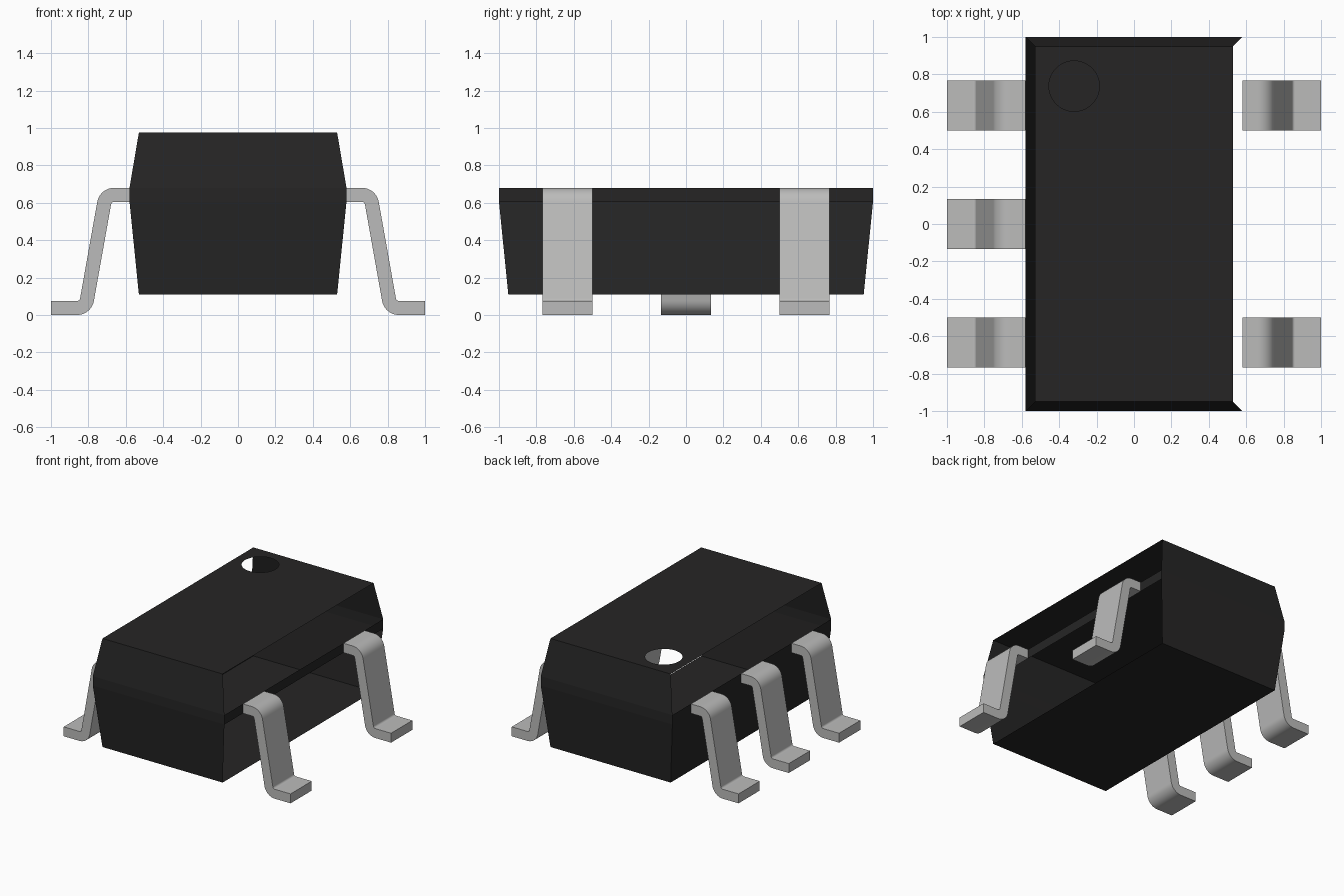
import bpy, bmesh, math
from mathutils import Vector

if "Cube" in bpy.data.objects:
    bpy.data.objects.remove(bpy.data.objects["Cube"])


def material(name, rgb, metallic=0.0, roughness=0.6):
    m = bpy.data.materials.new(name)
    m.use_nodes = True
    m.diffuse_color = (*rgb, 1)
    bsdf = m.node_tree.nodes["Principled BSDF"]
    bsdf.inputs["Base Color"].default_value = (*rgb, 1)
    bsdf.inputs["Metallic"].default_value = metallic
    bsdf.inputs["Roughness"].default_value = roughness
    return m


BLACK = material("black_plastic", (0.019, 0.0185, 0.0185))
GREY = material("grey_metal", (0.5, 0.5, 0.495))


def make_object(name, bm, mat):
    me = bpy.data.meshes.new(name)
    bm.to_mesh(me)
    bm.free()
    me.materials.append(mat)
    ob = bpy.data.objects.new(name, me)
    bpy.context.collection.objects.link(ob)
    return ob


# Body: open shell of stacked rectangular rings (half width, half depth, height)
LEVELS = [(0.53, 0.95, 0.11), (0.58, 1.0, 0.605), (0.58, 1.0, 0.68), (0.53, 0.95, 0.975)]
CORNERS = [(-1, -1), (1, -1), (1, 1), (-1, 1)]      # sides: front, +x, back, -x
OPEN_SIDES = {(0, 1), (2, 1), (2, 3)}               # (band, side) left open

bm = bmesh.new()
rings = [[bm.verts.new((sx * w, sy * d, z)) for sx, sy in CORNERS] for w, d, z in LEVELS]
bm.faces.new(rings[0])
for band in range(3):
    lo, hi = rings[band], rings[band + 1]
    for s in range(4):
        if (band, s) not in OPEN_SIDES:
            t = (s + 1) % 4
            bm.faces.new((lo[s], lo[t], hi[t], hi[s]))

# Top plate with the round marker hole
SEG = 48
hole = [bm.verts.new((-0.32 + 0.135 * math.cos(2 * math.pi * i / SEG),
                      0.737 + 0.135 * math.sin(2 * math.pi * i / SEG), 0.975)) for i in range(SEG)]
rim = []
for loop in (rings[3], hole):
    for i, v in enumerate(loop):
        w = loop[(i + 1) % len(loop)]
        rim.append(bm.edges.get((v, w)) or bm.edges.new((v, w)))
bmesh.ops.triangle_fill(bm, edges=rim, use_beauty=True, normal=(0, 0, 1))

# Turn every face outward
bm.normal_update()
middle = Vector((0, 0, 0.64))
for f in bm.faces:
    if f.normal.dot(f.calc_center_median() - middle) < 0:
        f.normal_flip()
make_object("body", bm, BLACK)


# Legs: bent strip profile extruded along y
def arc(cx, cz, r, a0, a1, n=10):
    return [(cx + r * math.cos(math.radians(a0 + (a1 - a0) * i / n)),
             cz + r * math.sin(math.radians(a0 + (a1 - a0) * i / n))) for i in range(n + 1)]


R_OUT, R_IN = 0.092, 0.017
SHOULDER, ANKLE = (0.662, 0.588), (0.861, 0.092)
upper = [(0.58, 0.68)] + arc(*SHOULDER, R_OUT, 90, 10) + arc(*ANKLE, R_IN, 190, 270) + [(1.0, 0.075)]
lower = [(0.58, 0.605)] + arc(*SHOULDER, R_IN, 90, 10) + arc(*ANKLE, R_OUT, 190, 270) + [(1.0, 0.0)]
PROFILE = upper + lower[::-1]


def make_leg(name, side, y, width=0.267):
    bm = bmesh.new()
    face = bm.faces.new([bm.verts.new((side * x, y - width / 2, z)) for x, z in PROFILE])
    ext = bmesh.ops.extrude_face_region(bm, geom=[face], use_keep_orig=True)
    moved = [g for g in ext["geom"] if isinstance(g, bmesh.types.BMVert)]
    bmesh.ops.translate(bm, verts=moved, vec=(0, width, 0))
    bmesh.ops.recalc_face_normals(bm, faces=bm.faces)
    ob = make_object(name, bm, GREY)
    bpy.ops.object.select_all(action='DESELECT')
    ob.select_set(True)
    bpy.context.view_layer.objects.active = ob
    bpy.ops.object.shade_smooth_by_angle(angle=math.radians(30))


for label, side, y in (("left_front", 1, -0.633), ("left_back", 1, 0.633),
                       ("right_front", -1, -0.633), ("right_middle", -1, 0.0),
                       ("right_back", -1, 0.633)):
    make_leg(label + "_leg", side, y)
